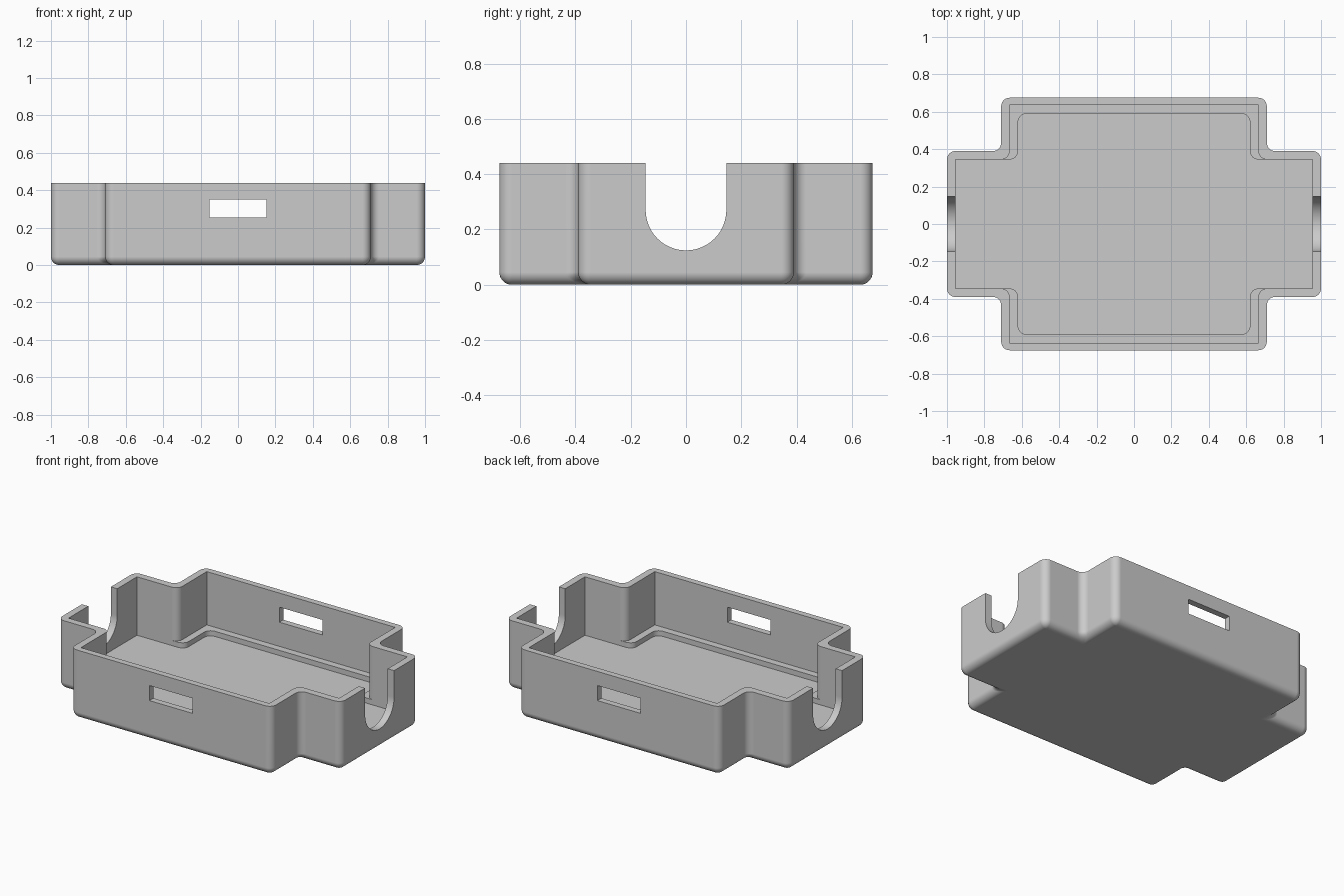
import bpy, bmesh, math

cube = bpy.data.objects.get("Cube")
if cube:
    bpy.data.objects.remove(cube)

HEIGHT, WALL, ROUND, STEPS = 0.44, 0.045, 0.045, 8
ARM_X, ARM_Y, BODY_X, BODY_Y = 1.0, 0.39, 0.71, 0.675
LONG_WALL, FLOOR, LEDGE = 0.04, 0.067, 0.1

grey = bpy.data.materials.new("plain grey")
grey.use_nodes = True
grey.diffuse_color = (0.6, 0.6, 0.6, 1)
grey.node_tree.nodes["Principled BSDF"].inputs["Base Color"].default_value = grey.diffuse_color


def arc(cx, cy, r, start, end):
    angles = [math.radians(start + (end - start) * i / STEPS) for i in range(STEPS + 1)]
    return [(cx + r * math.cos(a), cy + r * math.sin(a)) for a in angles]


def cross_outline(ax, ay, bx, by, tip_r, inner_r, body_r):
    """Plus-shaped outline: rounded arm tips, inner corners and body corners."""
    q = arc(ax - tip_r, ay - tip_r, tip_r, 0, 90)
    q += arc(bx + inner_r, ay + inner_r, inner_r, 270, 180)
    q += arc(bx - body_r, by - body_r, body_r, 0, 90)
    left = [(-x, y) for x, y in reversed(q)]
    half = q + left
    return half + [(-x, -y) for x, y in half]


def loft(name, rings):
    """Closed solid through rings of equal point count."""
    bm = bmesh.new()
    loops = [[bm.verts.new(p) for p in ring] for ring in rings]
    n = len(loops[0])
    for low, high in zip(loops, loops[1:]):
        for i in range(n):
            j = (i + 1) % n
            bm.faces.new((low[i], low[j], high[j], high[i]))
    bm.faces.new(loops[0][::-1])
    bm.faces.new(loops[-1])
    bmesh.ops.remove_doubles(bm, verts=bm.verts, dist=1e-5)
    bmesh.ops.recalc_face_normals(bm, faces=bm.faces)
    mesh = bpy.data.meshes.new(name)
    bm.to_mesh(mesh)
    bm.free()
    mesh.materials.append(grey)
    obj = bpy.data.objects.new(name, mesh)
    bpy.context.collection.objects.link(obj)
    return obj


def at_z(outline, z):
    return [(x, y, z) for x, y in outline]


def cut(obj, cutter):
    mod = obj.modifiers.new("cut", "BOOLEAN")
    mod.operation, mod.solver, mod.object = "DIFFERENCE", "EXACT", cutter
    bpy.context.view_layer.objects.active = obj
    bpy.ops.object.modifier_apply(modifier=mod.name)
    bpy.data.objects.remove(cutter)


# Outer tray: rounded bottom edge, corner fillets tapering to points underneath
rings = []
for i in range(STEPS + 1):
    a = math.pi / 2 * i / STEPS
    d = ROUND * (1 - math.sin(a))
    r = ROUND - d
    outline = cross_outline(ARM_X - d, ARM_Y - d, BODY_X - d, BODY_Y - d, r, r, r)
    rings.append(at_z(outline, ROUND * (1 - math.cos(a))))
rings.append(at_z(outline, HEIGHT))
tray = loft("tray", rings)

# Main cavity down to the ledge, then the narrower recess down to the floor
tip_x, tip_y = ARM_X - WALL, ARM_Y - WALL
wide = cross_outline(tip_x, tip_y, BODY_X - WALL, BODY_Y - LONG_WALL, 0, ROUND, 0)
narrow = cross_outline(tip_x, tip_y, BODY_X - 2 * WALL, BODY_Y - LONG_WALL - WALL, 0, ROUND, ROUND)
for name, outline, base in (("cavity", wide, LEDGE), ("recess", narrow, FLOOR)):
    cut(tray, loft(name, [at_z(outline, base), at_z(outline, HEIGHT + 0.1)]))

# U-shaped cable notches through both arm ends
R = 0.146
notch = [(R, HEIGHT + 0.1), (-R, HEIGHT + 0.1)]
notch += [(R * math.cos(a), 0.27 + R * math.sin(a))
          for a in (math.pi * (1 + i / 24) for i in range(25))]
cut(tray, loft("notch", [[(x, y, z) for y, z in notch] for x in (-1.2, 1.2)]))

# Rectangular slots through the front and back walls
slot = [(-0.153, 0.254), (0.153, 0.254), (0.153, 0.35), (-0.153, 0.35)]
cut(tray, loft("slot", [[(x, y, z) for x, z in slot] for y in (-1, 1)]))

# Smooth rounded corners, keep cut edges crisp
bpy.ops.object.select_all(action="DESELECT")
tray.select_set(True)
bpy.context.view_layer.objects.active = tray
bpy.ops.object.shade_smooth_by_angle(angle=math.radians(30))
normals = tray.modifiers.new("even shading", "WEIGHTED_NORMAL")
normals.keep_sharp = True
